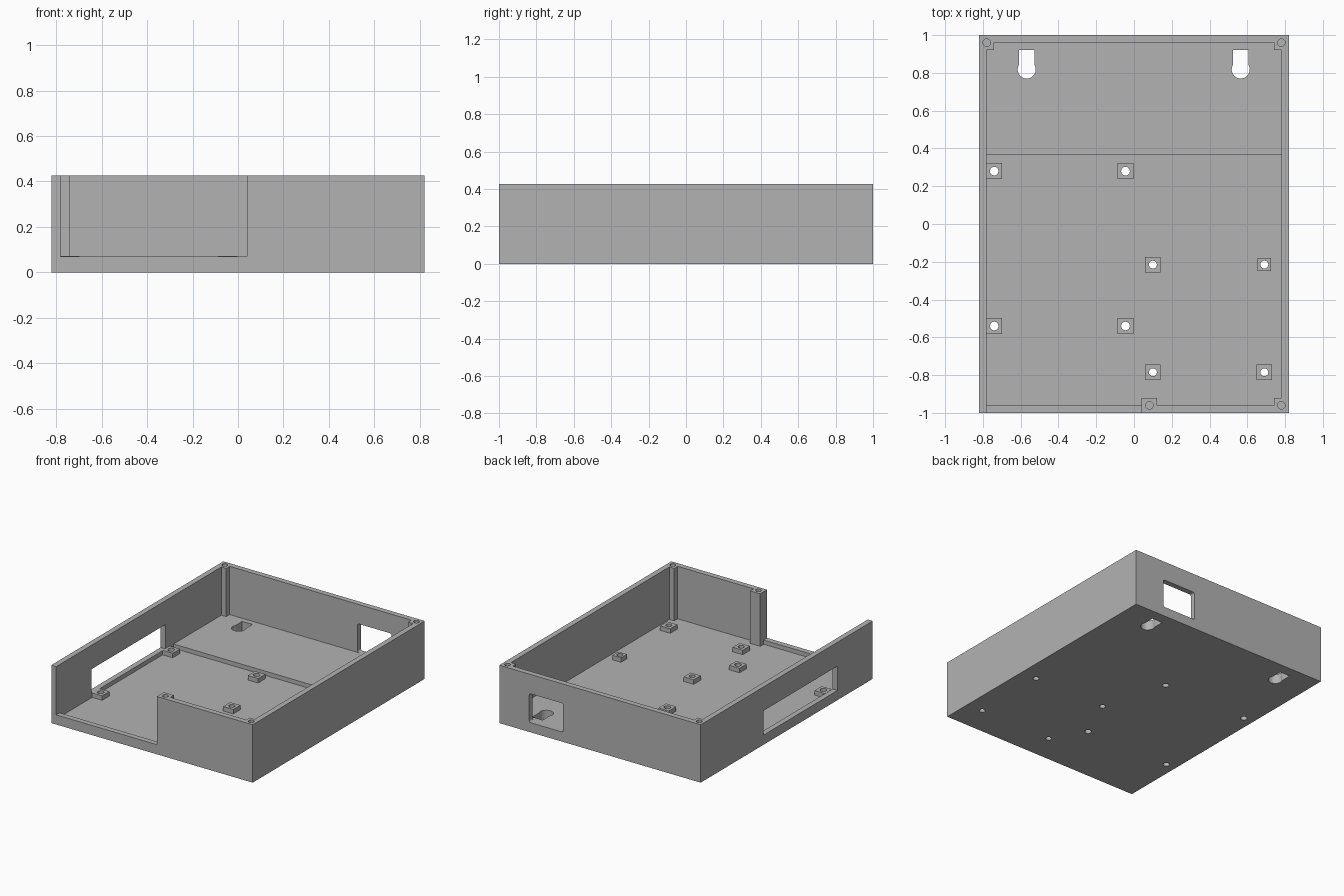
import bpy
import bmesh
import math

cube = bpy.data.objects.get("Cube")
if cube:
    bpy.data.objects.remove(cube, do_unlink=True)

# Main dimensions
HALF_W, HALF_D, HEIGHT, WALL = 0.82, 1.0, 0.426, 0.04
FLOOR, LEDGE, TALL = 0.04, 0.071, 0.6
IN_X, IN_Y = HALF_W - WALL, HALF_D - WALL
POST = 0.04

grey = bpy.data.materials.new("grey_plastic")
grey.use_nodes = True
grey.diffuse_color = (0.45, 0.45, 0.45, 1)
grey.node_tree.nodes["Principled BSDF"].inputs["Base Color"].default_value = grey.diffuse_color


def prism(name, outline, z0, z1):
    """Extrude a flat outline from z0 to z1."""
    bm = bmesh.new()
    base = bm.faces.new([bm.verts.new((x, y, z0)) for x, y in outline])
    top = bmesh.ops.extrude_face_region(bm, geom=[base])["geom"]
    moved = [v for v in top if isinstance(v, bmesh.types.BMVert)]
    bmesh.ops.translate(bm, verts=moved, vec=(0, 0, z1 - z0))
    bmesh.ops.recalc_face_normals(bm, faces=bm.faces)
    mesh = bpy.data.meshes.new(name)
    bm.to_mesh(mesh)
    bm.free()
    mesh.materials.append(grey)
    obj = bpy.data.objects.new(name, mesh)
    bpy.context.collection.objects.link(obj)
    return obj


def box(name, x0, x1, y0, y1, z0, z1):
    return prism(name, [(x0, y0), (x1, y0), (x1, y1), (x0, y1)], z0, z1)


def arc(x, y, r, start, end, steps):
    angles = [math.radians(start + (end - start) * i / steps) for i in range(steps + 1)]
    return [(x + r * math.cos(a), y + r * math.sin(a)) for a in angles]


def drill(x, y, r, z0, z1):
    return prism("drill_cutter", arc(x, y, r, 0, 345, 23), z0, z1)


def cut(targets, cutter):
    """Subtract the cutter from every target, then delete it."""
    cutter.hide_render = True
    for obj in targets:
        mod = obj.modifiers.new("cut", "BOOLEAN")
        mod.operation, mod.solver, mod.object = "DIFFERENCE", "EXACT", cutter
        bpy.context.view_layer.update()
        result = obj.evaluated_get(bpy.context.evaluated_depsgraph_get())
        mesh = bpy.data.meshes.new_from_object(result)
        obj.modifiers.clear()
        obj.data = mesh
    bpy.data.objects.remove(cutter, do_unlink=True)


# Tray: solid block hollowed by an outline that leaves the screw posts standing
tray = box("tray", -HALF_W, HALF_W, -HALF_D, HALF_D, 0, HEIGHT)
px, py = IN_X - POST, IN_Y - POST
mid0, mid1 = 0.04, 0.122
cavity = [(-IN_X, -IN_Y), (mid0, -IN_Y), (mid0, -py), (mid1, -py), (mid1, -IN_Y),
          (px, -IN_Y), (px, -py), (IN_X, -py), (IN_X, py), (px, py), (px, IN_Y),
          (-px, IN_Y), (-px, py), (-IN_X, py)]
cut([tray], prism("cavity_cutter", cavity, FLOOR, TALL))

# Front opening and side window
cut([tray], box("front_cutter", -IN_X, mid0, -1.1, -0.94, LEDGE, TALL))
cut([tray], box("side_cutter", -0.9, -0.7, -0.59, 0.27, LEDGE, 0.25))

# Back window with softly rounded corners
wx0, wx1, wz0, wz1, r = 0.30, 0.577, LEDGE, 0.283, 0.015
window = (arc(wx1 - r, wz1 - r, r, 0, 90, 4) + arc(wx0 + r, wz1 - r, r, 90, 180, 4)
          + arc(wx0 + r, wz0 + r, r, 180, 270, 4) + arc(wx1 - r, wz0 + r, r, 270, 360, 4))
cutter = prism("back_cutter", window, -1.1, -0.93)
cutter.rotation_euler.x = math.radians(90)
cut([tray], cutter)

# Raised rear floor, fitted around the rear posts
rear = [(-IN_X, 0.365), (IN_X, 0.365), (IN_X, py), (px, py), (px, IN_Y),
        (-px, IN_Y), (-px, py), (-IN_X, py)]
rear_floor = prism("rear_floor", rear, FLOOR, LEDGE)

# Hanging keyholes through both floor layers
for x in (-0.568, 0.565):
    keyhole = [(x + 0.042, 0.92), (x - 0.042, 0.92)] + arc(x, 0.818, 0.048, 151, 389, 20)
    cut([tray, rear_floor], prism("keyhole_cutter", keyhole, -0.1, 0.2))

# Blind screw holes in the posts
for x, y in [(-IN_X, IN_Y), (IN_X, IN_Y), (IN_X, -IN_Y), (0.082, -IN_Y)]:
    cut([tray], drill(x, y, 0.02, 0.22, TALL))

# Board standoffs with holes running through the floor
standoffs = [(x, y, 0.042, 0.023) for x in (-0.74, -0.045) for y in (0.28, -0.54)]
standoffs += [(0.10, y, 0.041, 0.021) for y in (-0.215, -0.785)]
standoffs += [(0.69, -0.215, 0.035, 0.021), (0.69, -0.785, 0.041, 0.021)]
for i, (x, y, half, radius) in enumerate(standoffs):
    block = box(f"standoff_{i + 1}", x - half, x + half, y - half, y + half, FLOOR, LEDGE + 0.002)
    cut([tray, block], drill(x, y, radius, -0.1, 0.2))
